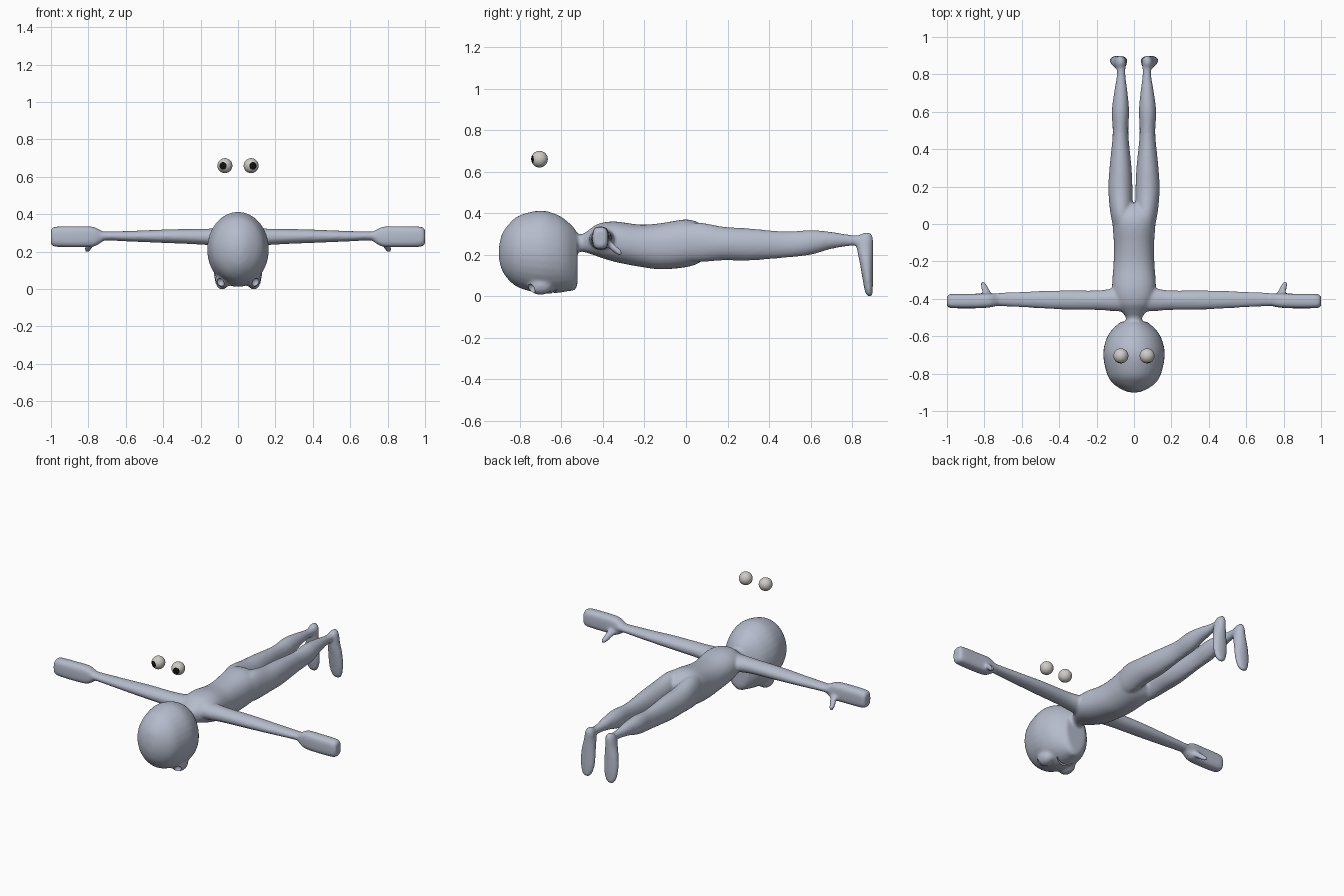
import bpy, bmesh, math
from mathutils import Vector

if "Cube" in bpy.data.objects:
    bpy.data.objects.remove(bpy.data.objects["Cube"])


def material(name, rgb):
    m = bpy.data.materials.new(name)
    m.use_nodes = True
    m.diffuse_color = (*rgb, 1)
    m.node_tree.nodes["Principled BSDF"].inputs["Base Color"].default_value = (*rgb, 1)
    return m


skin = material("blue grey skin", (0.46, 0.50, 0.60))
white = material("eye white", (0.62, 0.60, 0.57))
black = material("pupil black", (0.005, 0.005, 0.005))


def spline(keys, steps=5):
    """Smoothly interpolate rows of numbers."""
    rows = []
    for i in range(len(keys) - 1):
        p0, p1 = keys[max(i - 1, 0)], keys[i]
        p2, p3 = keys[i + 1], keys[min(i + 2, len(keys) - 1)]
        for s in range(steps):
            t = s / steps
            rows.append([0.5 * (2 * b + (c - a) * t + (2 * a - 5 * b + 4 * c - d) * t * t
                                + (3 * b - a - 3 * c + d) * t ** 3)
                         for a, b, c, d in zip(p0, p1, p2, p3)])
    return rows + [list(keys[-1])]


def loft(bm, keys, place, power=1.0, sides=32):
    """Rows are (along, low_a, high_a, low_b, high_b)."""
    rings = []
    for t, a0, a1, b0, b1 in spline(keys):
        ring = []
        for k in range(sides):
            an = 2 * math.pi * k / sides
            c, s = math.cos(an), math.sin(an)
            c, s = math.copysign(abs(c) ** power, c), math.copysign(abs(s) ** power, s)
            ring.append(bm.verts.new(place(t, (a0 + a1 + (a1 - a0) * c) / 2,
                                           (b0 + b1 + (b1 - b0) * s) / 2)))
        rings.append(ring)
    for r, q in zip(rings, rings[1:]):
        for k in range(sides):
            n = (k + 1) % sides
            bm.faces.new((r[k], r[n], q[n], q[k]))
    bm.faces.new(rings[0][::-1])
    bm.faces.new(rings[-1])


def ball(bm, centre, radii):
    made = bmesh.ops.create_uvsphere(bm, u_segments=24, v_segments=16, radius=1)
    for v in made["verts"]:
        v.co = Vector(centre) + Vector(a * b for a, b in zip(v.co, radii))


def to_object(bm, name, *mats):
    bmesh.ops.recalc_face_normals(bm, faces=bm.faces)
    me = bpy.data.meshes.new(name)
    bm.to_mesh(me)
    bm.free()
    ob = bpy.data.objects.new(name, me)
    bpy.context.collection.objects.link(ob)
    for m in mats:
        me.materials.append(m)
    return ob


def smooth(ob, angle):
    bpy.ops.object.select_all(action="DESELECT")
    ob.select_set(True)
    bpy.context.view_layer.objects.active = ob
    bpy.ops.object.convert(target="MESH")
    bpy.ops.object.shade_smooth_by_angle(angle=math.radians(angle))


def along_y(t, a, b):
    return (a, t, b)


body = bmesh.new()

# Head, face turned down
head = [(-.90, .025, .18, .24), (-.885, .065, .125, .30), (-.85, .115, .075, .35),
        (-.80, .145, .04, .39), (-.70, .165, .013, .413), (-.62, .15, .016, .393),
        (-.57, .122, .024, .36), (-.535, .085, .03, .325), (-.522, .07, .06, .30)]
loft(body, [(y, -w, w, lo, hi) for y, w, lo, hi in head], along_y)

# Neck and torso
torso = [(-.56, .05, .21, .31), (-.505, .042, .215, .298), (-.47, .065, .207, .318),
         (-.42, .10, .19, .35), (-.34, .117, .165, .36), (-.22, .11, .142, .345),
         (-.12, .107, .13, .352), (0, .115, .14, .37), (.07, .118, .165, .35),
         (.11, .09, .21, .31)]
loft(body, [(y, -w, w, lo, hi) for y, w, lo, hi in torso], along_y, 0.9)

leg = [(-.06, .02, .10, .18, .33), (.05, .008, .125, .165, .355), (.18, .008, .137, .173, .335),
       (.30, .013, .131, .172, .327), (.48, .03, .114, .186, .312), (.60, .026, .119, .20, .319),
       (.70, .034, .107, .228, .31), (.80, .046, .092, .243, .295), (.88, .042, .098, .24, .30)]
arm = [(.03, -.47, -.33, .22, .33), (.12, -.465, -.345, .23, .325), (.2, -.46, -.355, .238, .322),
       (.38, -.457, -.355, .246, .319), (.55, -.448, -.36, .253, .312), (.70, -.44, -.367, .26, .308),
       (.78, -.44, -.37, .26, .308)]
hand = [(.71, -.425, -.385, .265, .30), (.745, -.44, -.375, .24, .32), (.78, -.447, -.371, .226, .334),
        (.86, -.451, -.373, .224, .336), (.97, -.45, -.374, .226, .334), (.995, -.445, -.38, .235, .325),
        (1.0, -.44, -.385, .245, .315)]
foot = [(0, .07, .10, .875, .895), (.02, .05, .118, .862, .898), (.08, .035, .13, .85, .90),
        (.16, .036, .126, .836, .90), (.23, .04, .11, .822, .90), (.28, .044, .10, .825, .90),
        (.305, .058, .086, .85, .89)]
thumb = [(-.39, .745, .775, .25, .28), (-.365, .765, .81, .225, .27), (-.335, .782, .818, .202, .242),
         (-.315, .795, .82, .195, .225), (-.308, .803, .817, .202, .216)]

for side in (-1, 1):
    loft(body, leg, lambda t, a, b: (side * a, t, b))
    loft(body, arm, lambda t, a, b: (side * t, a, b))
    loft(body, hand, lambda t, a, b: (side * t, a, b), 0.65)
    loft(body, foot, lambda t, a, b: (side * a, b, t))
    loft(body, thumb, lambda t, a, b: (side * a, t, b))
    # Cheek swelling around the eye socket
    ball(body, (side * .078, -.70, .052), (.043, .06, .045))

figure = to_object(body, "body", skin)
mod = figure.modifiers.new("blend", "REMESH")
mod.mode, mod.voxel_size = "VOXEL", 0.008
mod = figure.modifiers.new("soften", "SMOOTH")
mod.factor, mod.iterations = 0.5, 8

# Eye sockets and curved mouth slit cut into the face
cut = bmesh.new()
for side in (-1, 1):
    ball(cut, (side * .095, -.745, .035), (.022, .022, .025))
rows = [(x / 100, -.65 + 6 * (x / 100) ** 2, -.636 + 6 * (x / 100) ** 2, -.02, .026 + 2 * (x / 100) ** 2)
        for x in range(-7, 8)]
loft(cut, rows, lambda t, a, b: (t, a, b), 1.0, 12)
cutter = to_object(cut, "face_cutter", skin)
cutter.hide_render = True
mod = figure.modifiers.new("face cuts", "BOOLEAN")
mod.operation, mod.object, mod.solver = "DIFFERENCE", cutter, "EXACT"
smooth(figure, 40)
bpy.data.objects.remove(cutter)

# Loose eyeballs with pupils facing forward and slightly outward
for side, name in ((1, "left_eye"), (-1, "right_eye")):
    bm = bmesh.new()
    bmesh.ops.create_uvsphere(bm, u_segments=32, v_segments=24, radius=.04)
    gaze = Vector((side * .3, -1, -.03)).normalized()
    turn = Vector((0, 0, 1)).rotation_difference(gaze)
    for f in bm.faces:
        if f.calc_center_median().normalized().z > math.cos(math.radians(29)):
            f.material_index = 1
    for v in bm.verts:
        v.co = turn @ v.co + Vector((side * .07, -.705, .66))
    smooth(to_object(bm, name, white, black), 60)
